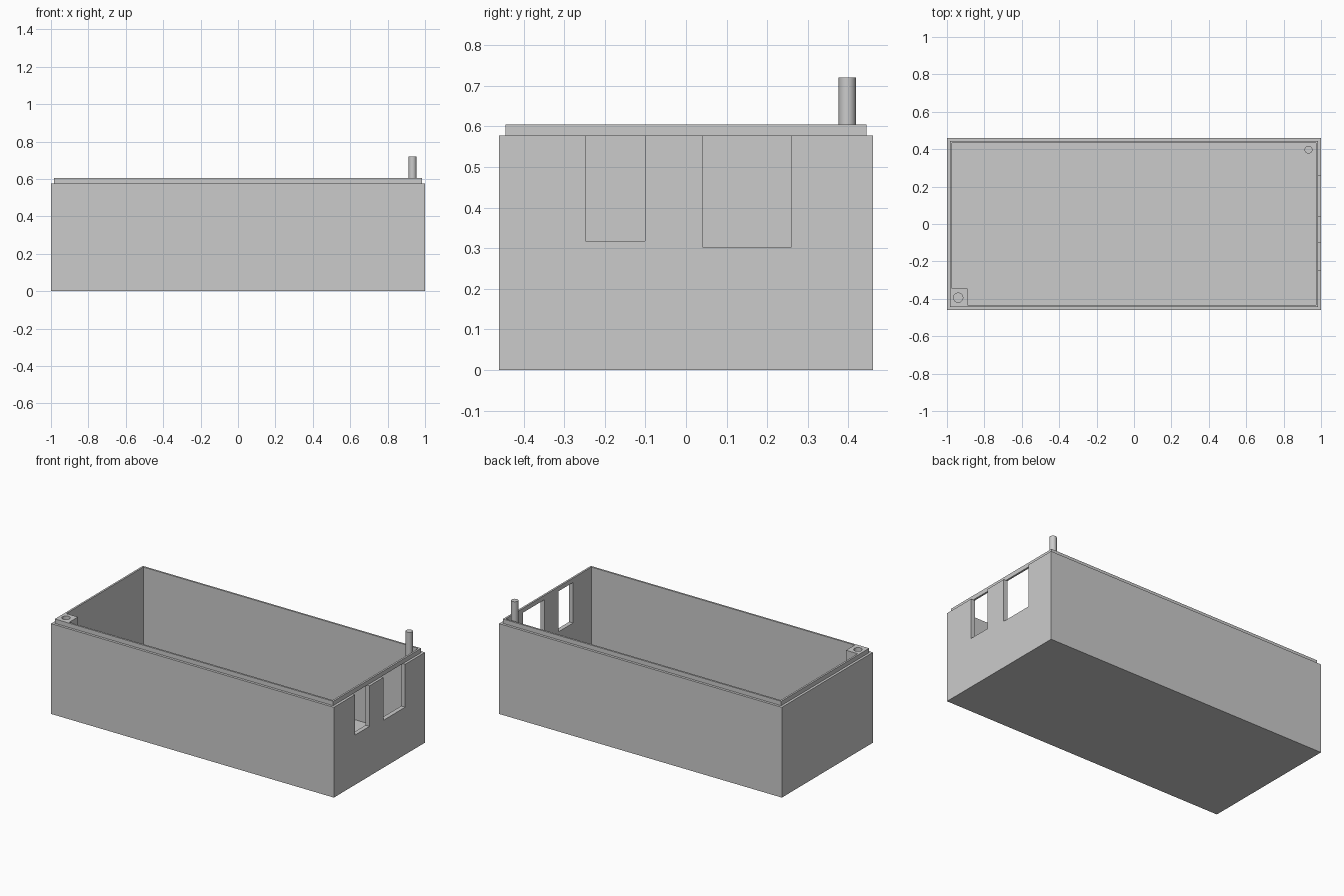
import bpy, bmesh
from mathutils import Matrix

cube = bpy.data.objects.get("Cube")
if cube:
    bpy.data.objects.remove(cube, do_unlink=True)

grey = bpy.data.materials.new("light grey plastic")
grey.use_nodes = True
color = (0.6, 0.6, 0.6, 1)
grey.diffuse_color = color
grey.node_tree.nodes["Principled BSDF"].inputs["Base Color"].default_value = color

HALF_X, HALF_Y = 1.0, 0.46
LEDGE, WALL, FLOOR = 0.016, 0.028, 0.03
BODY_TOP, RIM_TOP = 0.577, 0.605


def make_object(name, bm):
    bmesh.ops.recalc_face_normals(bm, faces=bm.faces)
    mesh = bpy.data.meshes.new(name)
    bm.to_mesh(mesh)
    bm.free()
    mesh.materials.append(grey)
    obj = bpy.data.objects.new(name, mesh)
    bpy.context.collection.objects.link(obj)
    return obj


def box(name, low, high):
    bm = bmesh.new()
    bmesh.ops.create_cube(bm, size=1)
    for v in bm.verts:
        v.co = [low[i] if v.co[i] < 0 else high[i] for i in range(3)]
    return make_object(name, bm)


def cylinder(name, x, y, radius, low, high, sides=24):
    bm = bmesh.new()
    bmesh.ops.create_cone(bm, cap_ends=True, segments=sides, radius1=radius,
                          radius2=radius, depth=high - low,
                          matrix=Matrix.Translation((x, y, (low + high) / 2)))
    return make_object(name, bm)


def combine(target, tool, operation):
    """Apply a boolean and discard the tool."""
    mod = target.modifiers.new("boolean", "BOOLEAN")
    mod.operation, mod.solver, mod.object = operation, "EXACT", tool
    bpy.ops.object.select_all(action="DESELECT")
    bpy.context.view_layer.objects.active = target
    target.select_set(True)
    bpy.ops.object.modifier_apply(modifier=mod.name)
    bpy.data.objects.remove(tool, do_unlink=True)


# Open box: rectangular rings from the outer base, over the stepped rim, to the inner floor
bm = bmesh.new()
rings = []
for inset, z in ((0, 0), (0, BODY_TOP), (LEDGE, BODY_TOP),
                 (LEDGE, RIM_TOP), (WALL, RIM_TOP), (WALL, FLOOR)):
    x, y = HALF_X - inset, HALF_Y - inset
    rings.append([bm.verts.new((sx * x, sy * y, z))
                  for sx, sy in ((-1, -1), (1, -1), (1, 1), (-1, 1))])
for a, b in zip(rings, rings[1:]):
    for i in range(4):
        j = (i + 1) % 4
        bm.faces.new((a[i], a[j], b[j], b[i]))
bm.faces.new(rings[0])
bm.faces.new(rings[-1])
shell = make_object("box_shell", bm)

# Corner column with a round socket
column = box("corner_column", (-0.98, -0.44, FLOOR / 2), (-0.89, -0.345, RIM_TOP))
combine(shell, column, "UNION")
combine(shell, cylinder("socket_cutter", -0.94, -0.394, 0.025, 0.48, 0.7), "DIFFERENCE")

# Two openings in the end wall, running up to the rim
for y0, y1, sill in ((-0.248, -0.101, 0.318), (0.041, 0.26, 0.303)):
    cutter = box("window_cutter", (0.9, y0, sill), (1.1, y1, BODY_TOP))
    combine(shell, cutter, "DIFFERENCE")

# Locating pin in the opposite corner
pin = cylinder("corner_pin", 0.933, 0.397, 0.021, FLOOR, 0.72)
bpy.ops.object.select_all(action="DESELECT")
bpy.context.view_layer.objects.active = pin
pin.select_set(True)
bpy.ops.object.shade_smooth_by_angle()
